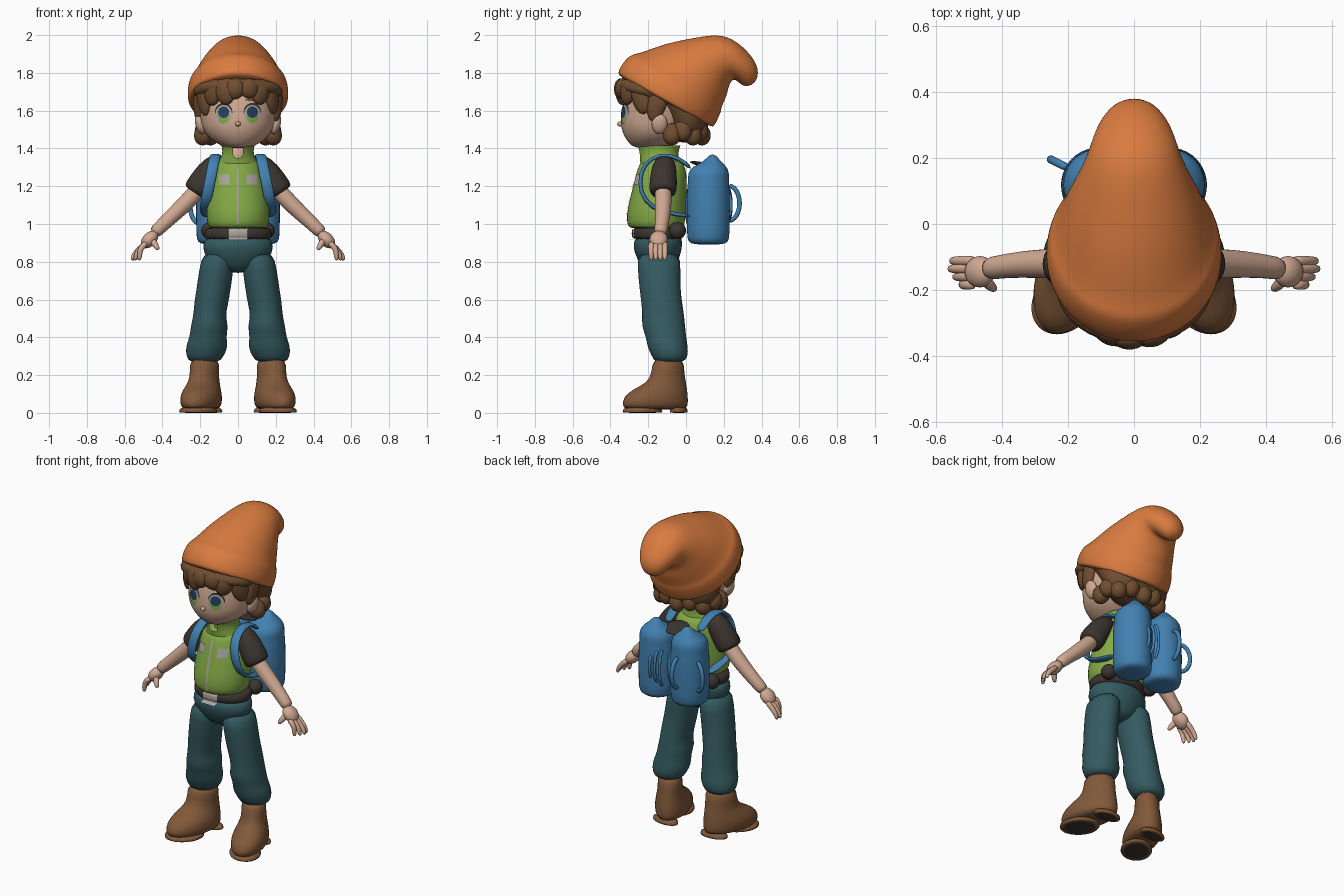
import bpy, bmesh, math
from mathutils import Vector, Matrix
from mathutils.bvhtree import BVHTree

cube = bpy.data.objects.get("Cube")
if cube:
    bpy.data.objects.remove(cube, do_unlink=True)


def material(name, *rgb):
    m = bpy.data.materials.new(name)
    m.use_nodes = True
    m.diffuse_color = (*rgb, 1)
    m.node_tree.nodes["Principled BSDF"].inputs["Base Color"].default_value = (*rgb, 1)
    return m


orange = material("orange_knit", .70, .20, .05)
skin = material("skin", .64, .40, .29)
hair = material("hair_brown", .16, .075, .03)
leather = material("boot_leather", .22, .10, .042)
green = material("vest_green", .23, .40, .06)
blue = material("pack_blue", .055, .22, .44)
teal = material("trouser_teal", .035, .105, .12)
dark = material("charcoal", .045, .036, .03)
grey = material("light_grey", .42, .38, .36)
navy = material("iris_navy", .02, .05, .11)


def finish(name, bm, mat, levels=0, fix=True):
    if fix:
        bmesh.ops.recalc_face_normals(bm, faces=bm.faces)
    for f in bm.faces:
        f.smooth = True
    me = bpy.data.meshes.new(name)
    bm.to_mesh(me)
    bm.free()
    me.materials.append(mat)
    ob = bpy.data.objects.new(name, me)
    bpy.context.collection.objects.link(ob)
    if levels:
        ob.modifiers.new("smooth", "SUBSURF").levels = levels
        ob.modifiers["smooth"].render_levels = levels
    return ob


def skin_rings(name, rings, mat, n=20, caps=True, levels=1, notch=None):
    """Join elliptical rings given as (centre, half axis, half axis)."""
    bm = bmesh.new()
    loops = []
    for c, u, v in rings:
        turns = [2 * math.pi * i / n for i in range(n)]
        loops.append([bm.verts.new(c + 1.016 * (u * math.cos(a) + v * math.sin(a))) for a in turns])
    for a, b in zip(loops, loops[1:]):
        for i in range(n):
            j = (i + 1) % n
            bm.faces.new((a[i], a[j], b[j], b[i]))
    if caps:
        bm.faces.new(loops[0])
        bm.faces.new(loops[-1])
    if notch:
        bmesh.ops.delete(bm, geom=[f for f in bm.faces if notch(f.calc_center_median())], context="FACES")
    return finish(name, bm, mat, levels)


def tilted(name, rows, mat, **kw):
    """Rows: front y, front z, back y, back z, half width."""
    rings = []
    for yf, zf, yb, zb, w in rows:
        f, b = Vector((0, yf, zf)), Vector((0, yb, zb))
        rings.append(((f + b) / 2, Vector((w, 0, 0)), (b - f) / 2))
    return skin_rings(name, rings, mat, **kw)


def stack(name, rows, mat, side=1, splay=0, **kw):
    """Rows: height, front y, back y, half width, optional centre x."""
    rings = []
    for z, yf, yb, w, *cx in rows:
        x = side * (cx[0] if cx else 0)
        half = (yb - yf) / 2
        c = Vector((x - side * splay * ((yf + yb) / 2 + .09), (yf + yb) / 2, z))
        rings.append((c, Vector((w, 0, 0)), Vector((-side * splay * half, half, 0))))
    return skin_rings(name, rings, mat, **kw)


def tube(name, pts, mat, side=1, ref=(0, 1, 0), flat=1, n=10):
    """Points: x, y, z, radius."""
    ps = [Vector((side * p[0], p[1], p[2])) for p in pts]
    rings = []
    for i, p in enumerate(ps):
        t = (ps[min(i + 1, len(ps) - 1)] - ps[max(i - 1, 0)]).normalized()
        u = t.cross(Vector(ref)).normalized()
        rings.append((p, u * pts[i][3] * flat, u.cross(t) * pts[i][3]))
    return skin_rings(name, rings, mat, n=n)


def ball(name, loc, scale, mat, rot=(0, 0, 0)):
    bm = bmesh.new()
    bmesh.ops.create_uvsphere(bm, u_segments=20, v_segments=12, radius=1)
    turn = Matrix.Rotation(rot[2], 4, "Z") @ Matrix.Rotation(rot[1], 4, "Y") @ Matrix.Rotation(rot[0], 4, "X")
    bm.transform(Matrix.Translation(loc) @ turn @ Matrix.Diagonal((*scale, 1)))
    return finish(name, bm, mat)


def plate(name, target, x, z, w, h, mat, lift, rounded=True):
    """Thin patch draped on the front of the target."""
    bpy.context.view_layer.update()
    tree = BVHTree.FromObject(target, bpy.context.evaluated_depsgraph_get())
    bm = bmesh.new()
    bmesh.ops.create_grid(bm, x_segments=8, y_segments=8, size=1)
    for v in bm.verts:
        a, b = v.co.x, v.co.y
        if rounded:
            a, b = a * math.sqrt(1 - b * b / 2), b * math.sqrt(1 - a * a / 2)
        px, pz = x + w * a, z + h * b
        hit = tree.ray_cast(Vector((px, -1, pz)), Vector((0, 1, 0)))[0]
        v.co = (px, (hit.y if hit else -.3) - lift, pz)
    return finish(name, bm, mat, fix=False)


# Head and face
head = stack("head", [(1.40, -.27, -.10, .06), (1.425, -.30, -.06, .11), (1.46, -.325, 0, .16),
                      (1.51, -.345, .03, .19), (1.57, -.345, .05, .20), (1.64, -.335, .06, .21),
                      (1.72, -.32, .05, .20), (1.78, -.25, 0, .13)], skin)
ball("nose", (0, -.345, 1.53), (.014, .02, .014), skin)
stack("neck", [(1.28, -.2, -.07, .06), (1.44, -.2, -.07, .06)], skin)
for side, tag in ((1, "left"), (-1, "right")):
    ball(tag + "_ear", (side * .2, -.14, 1.53), (.026, .042, .055), skin, (0, side * .25, 0))
    x = side * .076
    plate(tag + "_lash", head, x, 1.594, .046, .047, dark, .002)
    plate(tag + "_eye_white", head, x, 1.58, .044, .05, grey, .004)
    plate(tag + "_iris_lower", head, x, 1.575, .03, .042, green, .006)
    plate(tag + "_iris_upper", head, x, 1.592, .029, .03, navy, .008)
    plate(tag + "_brow", head, x, 1.658, .04, .007, hair, .003)

# Hair: back shell, back curls, fringe locks
stack("hair_shell", [(1.43, -.07, .05, .12), (1.47, -.09, .10, .19), (1.53, -.10, .125, .215),
                     (1.62, -.15, .125, .235), (1.70, -.28, .10, .235), (1.76, -.33, .05, .21)], hair)
tilted("fringe_band", [(-.355, 1.70, -.1, 1.62, .225), (-.375, 1.74, 0, 1.66, .24),
                       (-.345, 1.80, 0, 1.70, .23)], hair)
for i in range(9):
    a = math.radians(-100 + 25 * i)
    ball(f"back_curl_{i}", (.185 * math.sin(a), -.05 + .13 * math.cos(a), 1.475 + .02 * (i % 2)),
         (.05, .05, .06), hair, (.3, 0, -a))
locks = [(-85, 1.53), (-62, 1.57), (-40, 1.625), (-20, 1.63), (-5, 1.66), (17, 1.665), (36, 1.63), (60, 1.58), (85, 1.54)]
for i, (deg, low) in enumerate(locks):
    a = math.radians(deg)
    half = (1.77 - low) / 2
    ball(f"fringe_lock_{i}", (.205 * math.sin(a), -.13 - .22 * math.cos(a), low + half),
         (.052, .032, half), hair, (0, .25 * (-1) ** i, a))

# Knit hat with folded brim and drooping tip
tilted("hat", [(-.35, 1.775, .125, 1.515, .25), (-.36, 1.80, .145, 1.515, .262), (-.335, 1.85, .165, 1.555, .266),
               (-.285, 1.90, .185, 1.60, .255), (-.25, 1.898, .185, 1.62, .238), (-.11, 1.955, .215, 1.68, .205),
               (.05, 1.985, .225, 1.735, .17), (.17, 2.005, .245, 1.765, .14), (.26, 1.975, .26, 1.765, .125),
               (.34, 1.90, .275, 1.755, .105), (.39, 1.82, .29, 1.74, .075), (.37, 1.745, .32, 1.725, .035)],
       orange, n=28, levels=2)

# Vest, collar and fastenings
vest = stack("vest", [(.975, -.29, -.02, .145), (.985, -.31, -.01, .16), (1.05, -.315, 0, .168), (1.12, -.30, 0, .165),
                      (1.22, -.275, .005, .15), (1.30, -.255, 0, .135), (1.35, -.23, -.03, .10)], green)
stack("collar", [(1.31, -.24, -.03, .115), (1.35, -.245, -.04, .09), (1.385, -.25, -.04, .08), (1.415, -.26, -.03, .088)],
      green, caps=False, notch=lambda c: abs(c.x) < .03 and c.y < -.18 and c.z > 1.335)
plate("zip", vest, 0, 1.15, .006, .15, grey, .004, False)
for side, tag in ((1, "left"), (-1, "right")):
    plate(tag + "_chest_patch", vest, side * .073, 1.235, .028, .026, grey, .006, False)

# Belt, buckle and trousers
belt = stack("belt", [(.915, -.27, -.02, .172), (.93, -.28, -.015, .18), (.97, -.28, -.015, .176), (.985, -.27, -.02, .165)], dark)
plate("buckle", belt, 0, .948, .05, .034, grey, .008, False)
stack("trouser_seat", [(.74, -.2, -.08, .05), (.78, -.24, -.05, .13), (.85, -.275, -.025, .188), (.90, -.28, -.02, .182), (.94, -.265, -.02, .168)], teal)

for side, tag in ((1, "left"), (-1, "right")):
    ball(tag + "_belt_pouch", (side * .15, -.045, .965), (.045, .045, .045), dark)
    stack(tag + "_trouser_leg", [(.86, -.26, -.03, .085, .1), (.76, -.255, -.03, .09, .115), (.65, -.245, -.03, .09, .13),
                                 (.58, -.235, -.02, .09, .142), (.51, -.23, -.01, .084, .152), (.46, -.235, -.005, .1, .15),
                                 (.40, -.21, 0, .095, .16), (.35, -.205, .01, .113, .165), (.30, -.18, .01, .098, .175),
                                 (.265, -.165, -.01, .08, .178)], teal, side)
    # Boots with separate toe sole and heel
    stack(tag + "_boot", [(.015, -.325, .0, .085, .18), (.04, -.338, .01, .102, .18), (.085, -.33, .01, .106, .18),
                          (.125, -.28, .005, .094, .18), (.16, -.205, 0, .08, .178), (.21, -.18, -.01, .073, .176),
                          (.30, -.178, -.01, .08, .175)], leather, side, .22)
    for part, yf, yb, w in (("toe_sole", -.335, -.125, .098), ("heel", -.085, .008, .085)):
        sole = stack(f"{tag}_{part}", [(0, yf, yb, w, .18), (.004, yf, yb, w, .18), (.035, yf, yb, w, .18)], leather, side, .22)
        sole.data.materials.append(dark)
        for p in sole.data.polygons:
            p.material_index = int(p.normal.z < -.7)

    # Sleeves, arms and hands
    tube(tag + "_sleeve", [(.08, -.11, 1.335, .045), (.13, -.115, 1.305, .066), (.18, -.12, 1.235, .072),
                           (.215, -.122, 1.18, .074), (.228, -.122, 1.16, .066)], dark, side, n=16)
    tube(tag + "_arm", [(.18, -.12, 1.22, .045), (.25, -.12, 1.135, .046), (.34, -.122, 1.05, .041),
                        (.41, -.13, .985, .035), (.45, -.138, .945, .037)], skin, side, n=14)
    ball(tag + "_palm", (side * .468, -.145, .918), (.055, .048, .036), skin, (0, side * .8, 0))
    tube(tag + "_thumb", [(.455, -.165, .92, .02), (.435, -.19, .885, .017), (.42, -.2, .862, .01)], skin, side)
    for i in range(4):
        y = -.112 - .024 * i
        reach = (.555, .56, .545, .525)[i]
        tube(f"{tag}_finger_{i}", [(.48, y, .905, .018), (.52, y, .87, .016), (reach - .006, y, .835, .014),
                                   (reach, y, .805, .009)], skin, side)

    # Pack straps and canister bags
    tube(tag + "_strap", [(.11, .03, 1.29, .03), (.115, -.04, 1.355, .03), (.12, -.14, 1.372, .03), (.13, -.225, 1.32, .03),
                          (.15, -.25, 1.22, .03), (.17, -.225, 1.12, .03), (.175, -.13, 1.06, .03), (.16, .03, 1.04, .03)],
         blue, side, ref=(1, 0, 0), flat=.4)
    stack(tag + "_canister", [(.89, .045, .195, .075), (.905, .01, .225, .105), (.94, .004, .232, .112), (1.20, .004, .232, .112),
                              (1.215, .012, .226, .104), (1.27, .008, .23, .108), (1.305, .035, .215, .085),
                              (1.33, .095, .185, .045), (1.37, .125, .155, .018)], blue, side,
          ) .location.x = side * .11

# Pack middle, lid flap, carry loops and cords
ball("pack_middle", (0, .08, 1.09), (.09, .09, .17), blue)
ball("pack_flap", (0, .09, 1.315), (.075, .07, .012), dark, (-.2, 0, 0))


def loop(name, base, direction, z, height, reach, r):
    d = Vector(direction).normalized()
    pts = []
    for i in range(9):
        a = math.pi * (i / 8 - .5)
        p = Vector(base) + d * (reach * math.cos(a))
        pts.append((p.x, p.y, z + height * math.sin(a), r))
    tube(name, pts, blue, ref=(-d.y, d.x, 0))


loop("back_loop", (-.10, .225), (0, 1), 1.11, .095, .06, .013)
loop("outer_loop", (-.20, .17), (-1, .5), 1.09, .09, .06, .013)
for i in range(3):
    loop(f"cord_{i}", (.02 + .035 * i, .205), (-.1, 1), 1.1, .11 - .015 * i, .035, .009)
